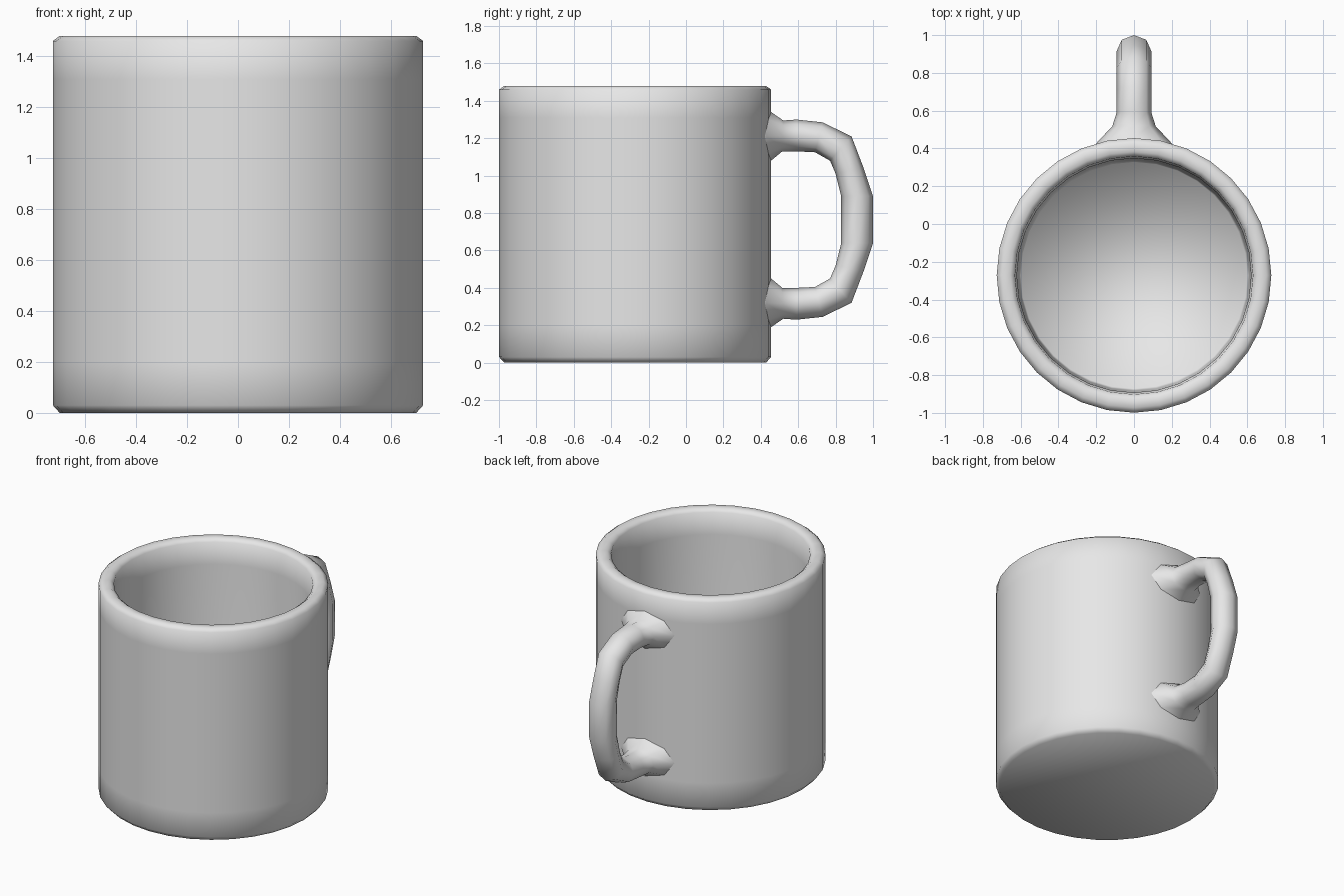
import bpy, bmesh
from math import sin, cos, pi, sqrt

cube = bpy.data.objects.get("Cube")
if cube:
    bpy.data.objects.remove(cube)

SIDES = 32
CENTRE_Y = -0.272
RADIUS = 0.727
MID_Z = 0.765

ceramic = bpy.data.materials.new("light_grey_ceramic")
ceramic.use_nodes = True
grey = (0.8, 0.8, 0.8, 1)
ceramic.diffuse_color = grey
ceramic.node_tree.nodes["Principled BSDF"].inputs["Base Color"].default_value = grey


def loft(name, rings):
    """Skin closed rings of points in order and cap both ends."""
    bm = bmesh.new()
    loops = [[bm.verts.new(p) for p in ring] for ring in rings]
    n = len(loops[0])
    for a, b in zip(loops, loops[1:]):
        for i in range(n):
            j = (i + 1) % n
            bm.faces.new((a[i], a[j], b[j], b[i]))
    bm.faces.new(loops[0][::-1])
    bm.faces.new(loops[-1])
    bmesh.ops.recalc_face_normals(bm, faces=bm.faces)
    for face in bm.faces:
        face.smooth = True
    mesh = bpy.data.meshes.new(name)
    bm.to_mesh(mesh)
    bm.free()
    mesh.materials.append(ceramic)
    obj = bpy.data.objects.new(name, mesh)
    bpy.context.collection.objects.link(obj)
    return obj


# Cup: outside from base to rim, then down the inside to the floor
profile = [(0.70, 0), (RADIUS, 0.03), (RADIUS, 0.2), (RADIUS, 1.31),
           (RADIUS, 1.46), (0.70, 1.48), (0.655, 1.48), (0.63, 1.46),
           (0.62, 1.31), (0.61, 0.2), (0.60, 0.12)]
angles = [2 * pi * i / SIDES for i in range(SIDES)]
loft("mug_body", [[(r * sin(a), CENTRE_Y + r * cos(a), z) for a in angles]
                  for r, z in profile])

# Handle: outer (y, z), inner (y, z) and half width of each section, top half
stations = [((0.52, 1.295), (0.515, 1.13), 0.115),
            ((0.59, 1.30), (0.59, 1.13), 0.092),
            ((0.73, 1.285), (0.69, 1.125), 0.092),
            ((0.885, 1.21), (0.77, 1.08), 0.092),
            ((0.95, 1.04), (0.80, 1.01), 0.092),
            ((1.0, 0.89), (0.83, 0.89), 0.092)]


def section(outer, inner, half):
    ring = []
    for i in range(8):
        a = 2 * pi * i / 8
        t = (1 + cos(a)) / 2
        y = inner[0] + t * (outer[0] - inner[0])
        z = inner[1] + t * (outer[1] - inner[1])
        ring.append((half * sin(a), y, z))
    return ring


def root(half_x, half_z, inset):
    """Flared section wrapped on the cup wall."""
    ring = []
    for i in range(8):
        a = 2 * pi * i / 8
        x = half_x * sin(a)
        y = CENTRE_Y + sqrt(RADIUS ** 2 - x * x) - inset
        ring.append((x, y, 1.21 + half_z * cos(a)))
    return ring


def flip(ring):
    return [(x, y, 2 * MID_Z - z) for x, y, z in ring]


top_half = [root(0.25, 0.14, 0.03), root(0.20, 0.13, 0.0)]
top_half += [section(*s) for s in stations]
loft("handle", top_half + [flip(r) for r in reversed(top_half)])
